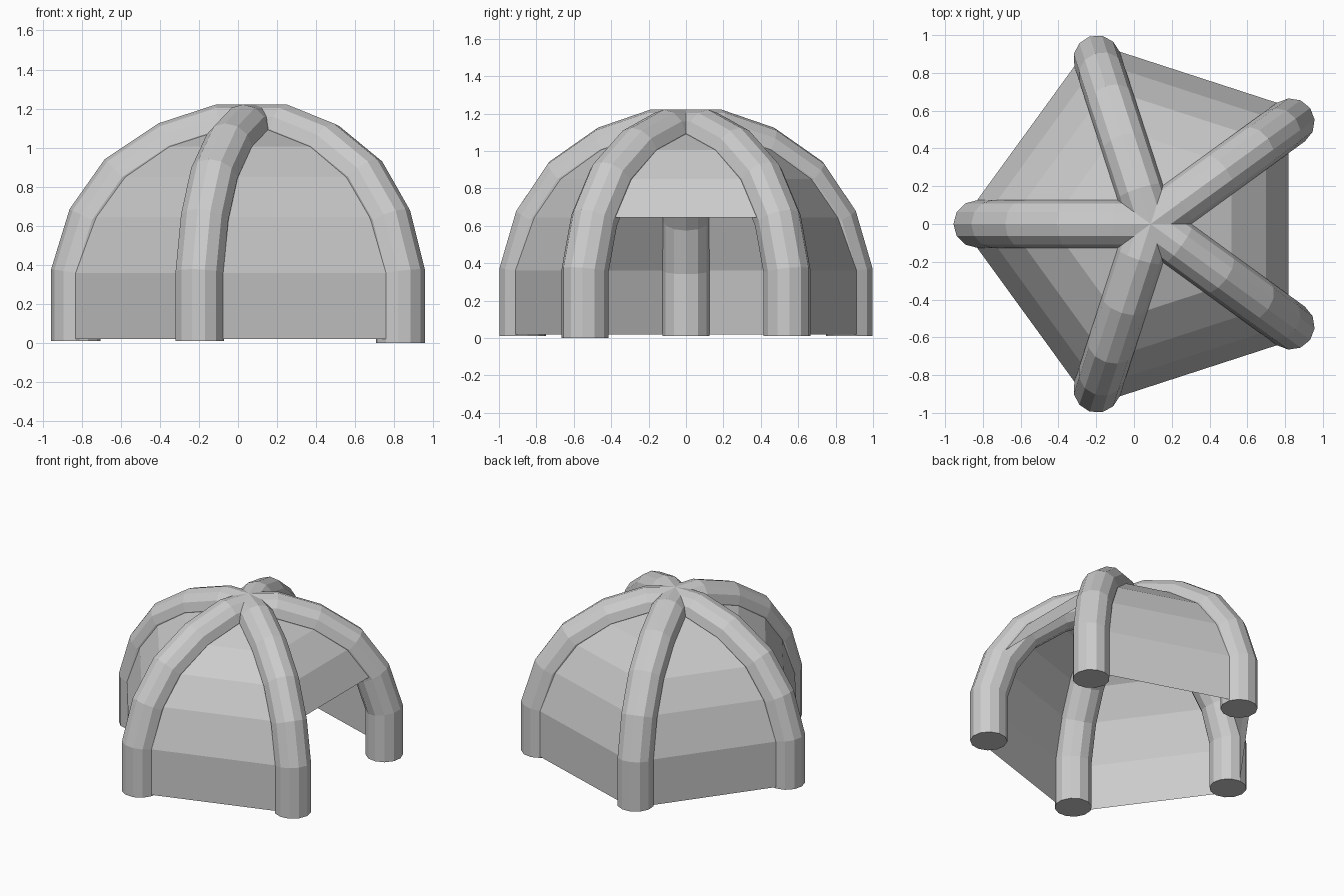
import bpy, bmesh
from math import sin, cos, pi, radians
from mathutils import Vector

if "Cube" in bpy.data.objects:
    bpy.data.objects.remove(bpy.data.objects["Cube"])

CX = 0.088          # dome centre, pentagon is offset along x
TUBE_R = 0.126
SIDES = 12
# arm centre line and wall profile as (distance from dome centre, height)
ARM = [(0.918, 0.36), (0.835, 0.63), (0.68, 0.85), (0.44, 1.01), (0.18, 1.095), (0, 1.095)]
WALL = [(1.01, 0.02), (1.01, 0.36), (0.902, 0.645), (0.754, 0.85), (0.53, 1.005), (0.26, 1.092), (0, 1.094)]


def spot(r, z, ang):
    return Vector((CX + r * cos(ang), r * sin(ang), z))


def finish(name, bm):
    bmesh.ops.recalc_face_normals(bm, faces=bm.faces)
    me = bpy.data.meshes.new(name)
    bm.to_mesh(me)
    bm.free()
    ob = bpy.data.objects.new(name, me)
    bpy.context.collection.objects.link(ob)
    return ob


def arm(name, ang, base):
    """Round tube swept along the arm profile, mitred at each bend."""
    path = [Vector(p) for p in [(0.918, base)] + ARM]
    side = Vector((-sin(ang), cos(ang), 0))
    bm = bmesh.new()
    rings = []
    for i, p in enumerate(path):
        d_in = (p - path[max(i - 1, 0)]).normalized() if i else (path[1] - p).normalized()
        d_out = (path[i + 1] - p).normalized() if i < len(path) - 1 else d_in
        t = (d_in + d_out).normalized()
        n = Vector((t.y, -t.x)) / t.dot(d_in)
        ring = []
        for k in range(SIDES):
            a = 2 * pi * k / SIDES
            q = p + n * TUBE_R * cos(a)
            ring.append(bm.verts.new(spot(q.x, q.y, ang) + side * TUBE_R * sin(a)))
        rings.append(ring)
    for a, b in zip(rings, rings[1:]):
        for k in range(SIDES):
            j = (k + 1) % SIDES
            bm.faces.new((a[k], a[j], b[j], b[k]))
    bm.faces.new(rings[0])
    bm.faces.new(rings[-1])
    finish(name, bm)


def wall(name, a0, a1, profile):
    """Flat strips of fabric between two neighbouring arms."""
    bm = bmesh.new()
    rows = [(bm.verts.new(spot(r, z, a0)), bm.verts.new(spot(r, z, a1))) for r, z in profile[:-1]]
    for a, b in zip(rows, rows[1:]):
        bm.faces.new((a[0], a[1], b[1], b[0]))
    tip = bm.verts.new(spot(*profile[-1], 0))
    bm.faces.new((rows[-1][0], rows[-1][1], tip))
    finish(name, bm)


# five arms and five walls, the right-hand wall is an open doorway below
arm_names = ["back_right", "back", "left", "front", "front_right"]
wall_names = ["back_wall", "back_left_wall", "front_left_wall", "front_wall", "doorway_canopy"]
for i in range(5):
    ang = radians(36 + 72 * i)
    arm(arm_names[i] + "_arm", ang, 0.0 if i == 4 else 0.01)
    wall(wall_names[i], ang, ang + radians(72), WALL[2:] if i == 4 else WALL)
